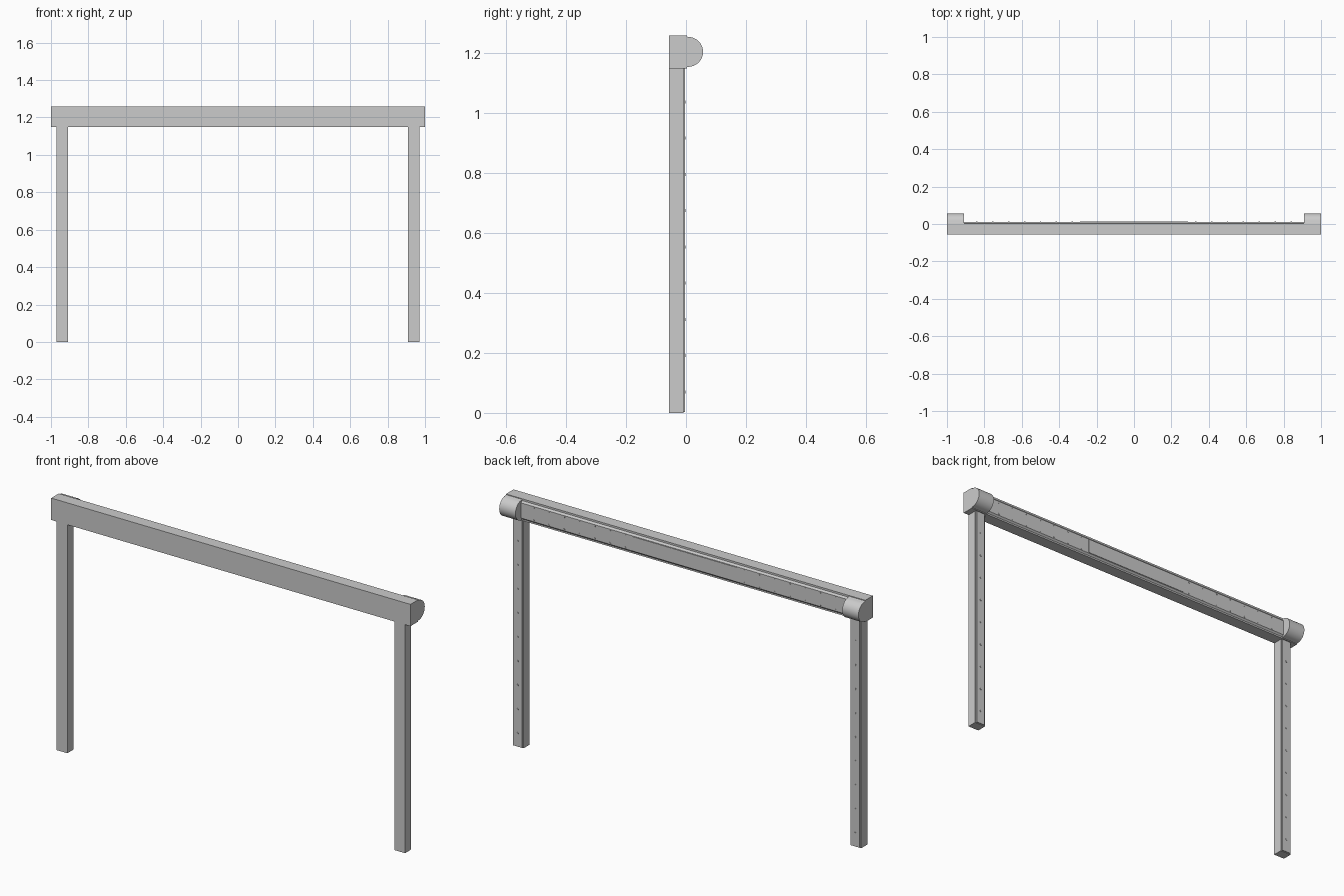
import bpy, bmesh, math
from mathutils import Matrix

if "Cube" in bpy.data.objects:
    bpy.data.objects.remove(bpy.data.objects["Cube"])


def finish(name, bm, smooth=False):
    bmesh.ops.recalc_face_normals(bm, faces=bm.faces)
    me = bpy.data.meshes.new(name)
    bm.to_mesh(me)
    bm.free()
    ob = bpy.data.objects.new(name, me)
    bpy.context.collection.objects.link(ob)
    if smooth:
        bpy.ops.object.select_all(action='DESELECT')
        ob.select_set(True)
        bpy.context.view_layer.objects.active = ob
        bpy.ops.object.shade_smooth_by_angle(angle=math.radians(35))
    return ob


def prism(name, profile, x0, x1, smooth=False):
    """Extrude a (y, z) profile along x."""
    bm = bmesh.new()
    face = bm.faces.new([bm.verts.new((x0, y, z)) for y, z in profile])
    ext = bmesh.ops.extrude_face_region(bm, geom=[face])
    verts = [g for g in ext['geom'] if isinstance(g, bmesh.types.BMVert)]
    bmesh.ops.translate(bm, verts=verts, vec=(x1 - x0, 0, 0))
    return finish(name, bm, smooth)


def box(name, x0, x1, y0, y1, z0, z1):
    return prism(name, [(y0, z0), (y1, z0), (y1, z1), (y0, z1)], x0, x1)


def screws(name, points, y, r):
    """Small round screw heads facing the back."""
    bm = bmesh.new()
    for x, z in points:
        m = Matrix.Translation((x, y, z)) @ Matrix.Rotation(math.pi / 2, 4, 'X')
        bmesh.ops.create_cone(bm, cap_ends=True, segments=10, radius1=r,
                              radius2=r, depth=0.004, matrix=m)
    return finish(name, bm)


# Top beam and its chamfered back panel
box("beam", -1, 1, -0.057, 0.003, 1.15, 1.26)
prism("back_panel", [(0.002, 1.157), (0.011, 1.166), (0.011, 1.242), (0.002, 1.252)],
      -0.92, 0.92)
box("centre_cover", -0.29, 0.29, 0.010, 0.014, 1.168, 1.240)

# Rows of screws along the panel
cols = [s * (0.33 + 0.085 * i) for s in (-1, 1) for i in range(7)]
screws("panel_screws", [(x, z) for x in cols for z in (1.173, 1.235)], 0.011, 0.004)

# Rounded end caps
arc = [(0.007 + 0.05 * math.cos(a), 1.205 + 0.05 * math.sin(a))
       for a in (math.pi * (i / 16 - 0.5) for i in range(17))]
cap = [(0.002, 1.153)] + arc + [(0.002, 1.257)]

for side, s in (("left", -1), ("right", 1)):
    prism(side + "_end_cap", cap, *sorted((s * 0.91, s * 1.0)), smooth=True)
    # Legs with a narrow screwed strip on the back
    box(side + "_leg", *sorted((s * 0.91, s * 0.97)), -0.057, -0.008, 0, 1.15)
    box(side + "_leg_strip", *sorted((s * 0.916, s * 0.964)), -0.009, -0.003, 0.003, 1.15)
    screws(side + "_leg_screws", [(s * 0.94, 0.07 + 0.121 * i) for i in range(9)],
           -0.003, 0.005)
